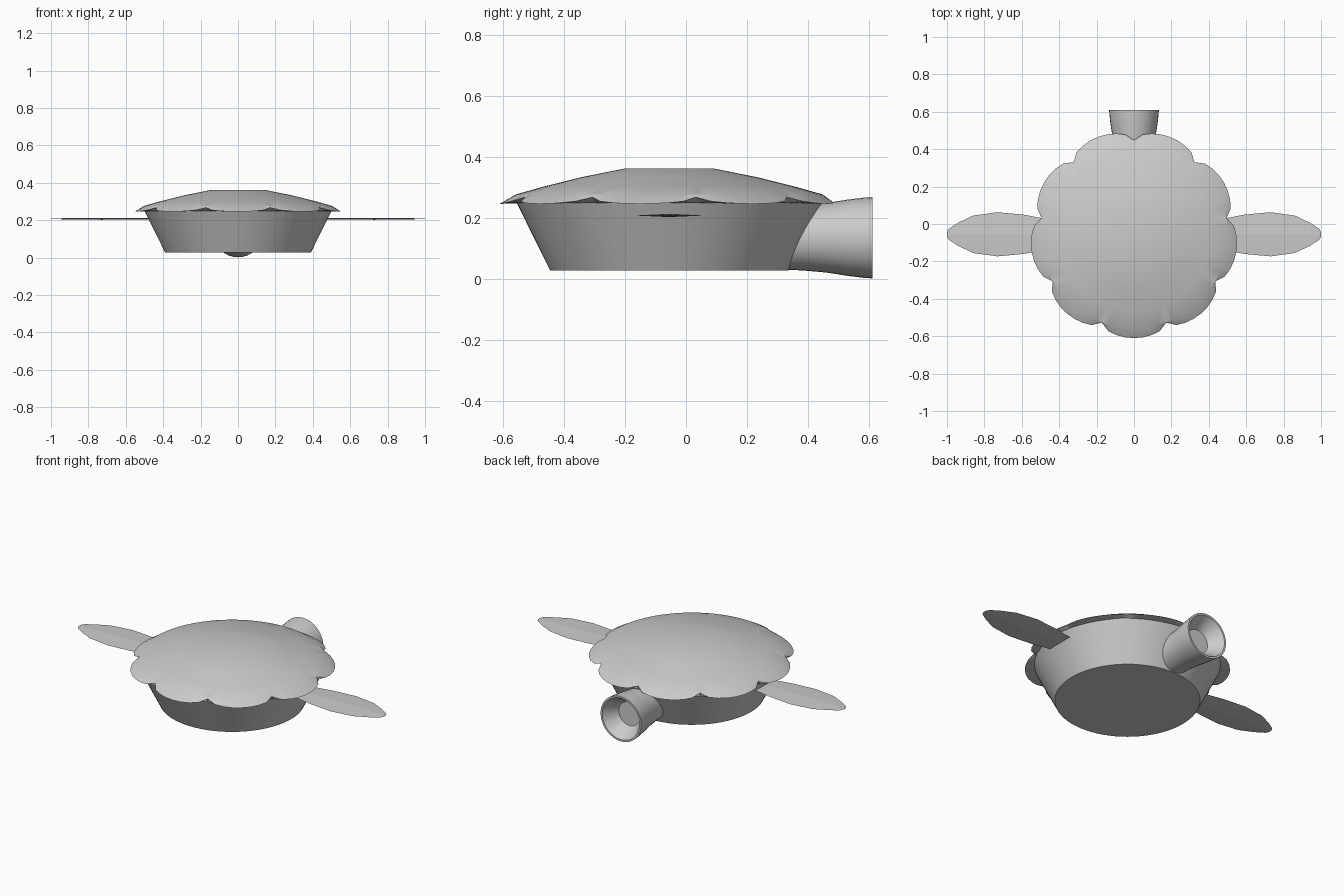
import bpy, bmesh
from math import sin, cos, pi, sqrt, radians

if "Cube" in bpy.data.objects:
    bpy.data.objects.remove(bpy.data.objects["Cube"])

CY = -0.055  # body axis in y


def loft(name, rings, smooth=35):
    """Skin a list of equal-length point rings and cap both ends."""
    bm = bmesh.new()
    rows = [[bm.verts.new(p) for p in ring] for ring in rings]
    n = len(rows[0])
    for a, b in zip(rows, rows[1:]):
        for i in range(n):
            j = (i + 1) % n
            bm.faces.new((a[i], a[j], b[j], b[i]))
    bm.faces.new(rows[0][::-1])
    bm.faces.new(rows[-1])
    bmesh.ops.recalc_face_normals(bm, faces=bm.faces[:])
    mesh = bpy.data.meshes.new(name)
    bm.to_mesh(mesh)
    bm.free()
    ob = bpy.data.objects.new(name, mesh)
    bpy.context.collection.objects.link(ob)
    bpy.ops.object.select_all(action='DESELECT')
    ob.select_set(True)
    bpy.context.view_layer.objects.active = ob
    if smooth:
        bpy.ops.object.shade_smooth_by_angle(angle=radians(smooth))
    return ob


def flat_ring(r, z, n=72):
    angles = [pi / 2 + 2 * pi * i / n for i in range(n)]
    return [(r * cos(a), CY + r * sin(a), z) for a in angles]


# Tapered body bowl
loft("body", [flat_ring(0.39, 0.028), flat_ring(0.5, 0.25)])

# Domed lid with nine drooping scallops around the rim
PER = 8
scallop = []
for i in range(9 * PER):
    a = pi / 2 + 2 * pi * i / (9 * PER)
    f = sqrt(sin(pi * (i % PER) / PER))
    r = 0.503 + 0.052 * f
    scallop.append((r * cos(a), CY + r * sin(a), 0.268 - 0.022 * f))
loft("scalloped_lid", [flat_ring(0.49, 0.248), scallop, flat_ring(0.502, 0.277),
                       flat_ring(0.41, 0.303), flat_ring(0.29, 0.333),
                       flat_ring(0.145, 0.362)], smooth=25)


# Flared tail spout with a funnel-shaped mouth
def spout_ring(r, y, n=32):
    return [(r * cos(2 * pi * i / n), y, 0.135 + r * sin(2 * pi * i / n))
            for i in range(n)]


loft("tail_spout", [spout_ring(r, y) for r, y in (
    (0.103, 0.28), (0.107, 0.38), (0.114, 0.46), (0.125, 0.53),
    (0.131, 0.58), (0.133, 0.61), (0.122, 0.61), (0.07, 0.53))])

# Thin leaf-shaped side fins: diamond sections along x
SECTIONS = ((0.46, 0.08), (0.59, 0.105), (0.73, 0.118), (0.86, 0.1),
            (0.94, 0.062), (0.99, 0.03), (1.0, 0.012))
for side, label in ((1, "right_fin"), (-1, "left_fin")):
    loft(label, [[(side * x, CY - w, 0.208), (side * x, CY, 0.208 + 0.045 * w),
                  (side * x, CY + w, 0.208), (side * x, CY, 0.208 - 0.045 * w)]
                 for x, w in SECTIONS], smooth=0)
